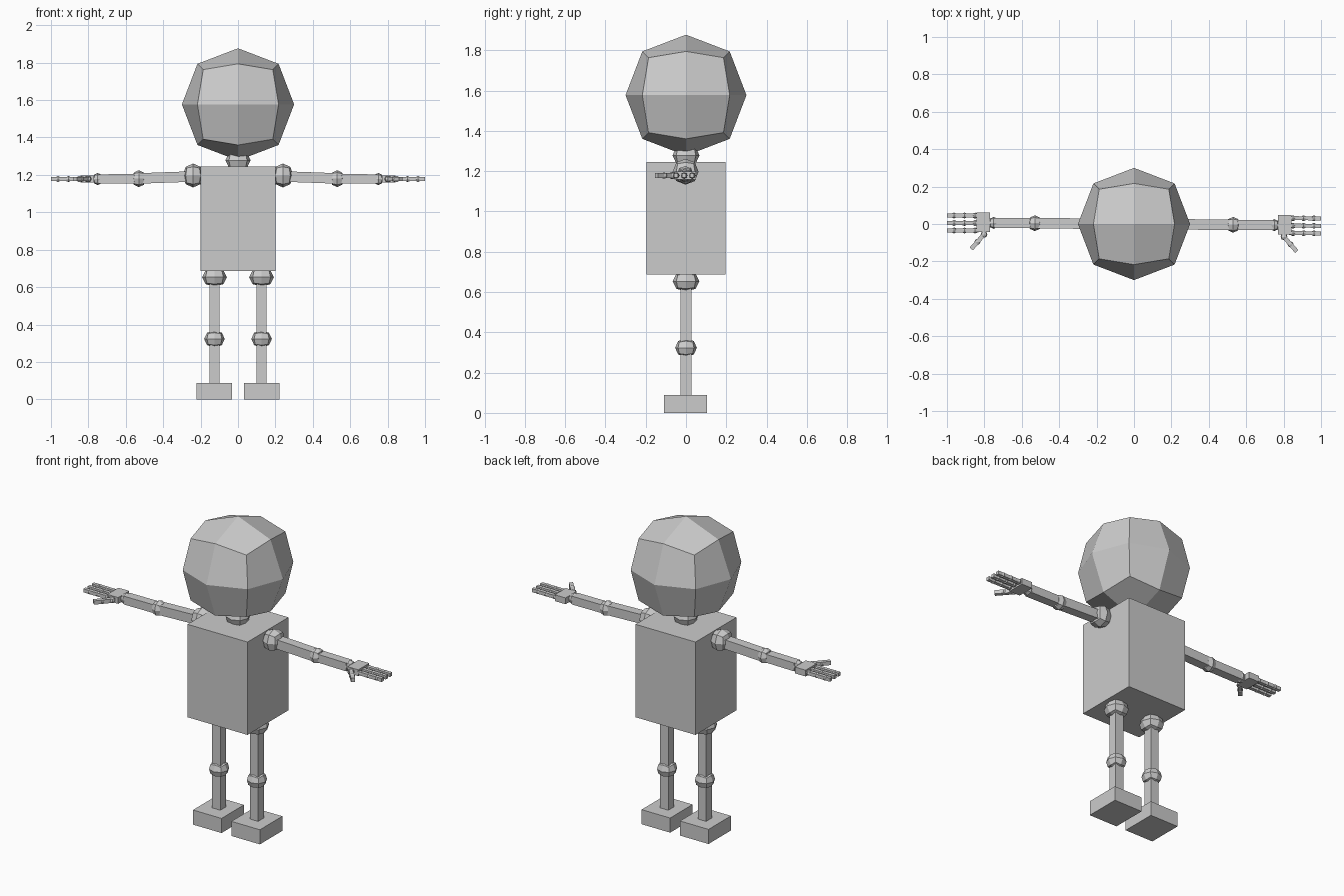
import bpy, bmesh
from mathutils import Vector, Matrix

cube = bpy.data.objects.get("Cube")
if cube:
    bpy.data.objects.remove(cube, do_unlink=True)

grey = bpy.data.materials.new("light_grey")
grey.use_nodes = True
grey.diffuse_color = (0.6, 0.6, 0.6, 1)
grey.node_tree.nodes["Principled BSDF"].inputs["Base Color"].default_value = grey.diffuse_color


def add(name, bm, matrix):
    """Turn a bmesh into a flat shaded grey object."""
    bm.transform(matrix)
    mesh = bpy.data.meshes.new(name)
    bm.to_mesh(mesh)
    bm.free()
    mesh.materials.append(grey)
    obj = bpy.data.objects.new(name, mesh)
    bpy.context.collection.objects.link(obj)


def box(name, centre, size):
    bm = bmesh.new()
    bmesh.ops.create_cube(bm, size=1)
    add(name, bm, Matrix.Translation(centre) @ Matrix.Diagonal((*size, 1)))


def bar(name, start, end, width, depth):
    """Square rod between two points."""
    start, end = Vector(start), Vector(end)
    span = end - start
    bm = bmesh.new()
    bmesh.ops.create_cube(bm, size=1)
    turn = span.to_track_quat('X', 'Z').to_matrix().to_4x4()
    add(name, bm, Matrix.Translation((start + end) / 2) @ turn
        @ Matrix.Diagonal((span.length, width, depth, 1)))


def ball(name, centre, radii):
    """Cube split once and rounded to 24 facets."""
    bm = bmesh.new()
    bmesh.ops.create_cube(bm, size=2)
    bmesh.ops.subdivide_edges(bm, edges=bm.edges[:], cuts=1, use_grid_fill=True)
    factor = {1: 1, 2: 0.723, 3: 0.62}
    for v in bm.verts:
        v.co *= factor[sum(abs(c) > 0.5 for c in v.co)]
    add(name, bm, Matrix.Translation(centre) @ Matrix.Diagonal((*radii, 1)))


# Head, neck and body
ball("head", (0, 0, 1.577), (0.3, 0.3, 0.29 + 0.01))
ball("neck_joint", (0, 0, 1.278), (0.067, 0.067, 0.055))
box("torso", (0, 0, 0.966), (0.4, 0.39, 0.56))

for side, s in (("left", 1), ("right", -1)):
    # Leg
    x = s * 0.126
    ball(f"{side}_hip_joint", (x, 0, 0.653), (0.066, 0.066, 0.051))
    bar(f"{side}_thigh", (x, 0, 0.68), (x, 0, 0.323), 0.054, 0.054)
    ball(f"{side}_knee_joint", (x, 0, 0.323), (0.055, 0.054, 0.046))
    bar(f"{side}_shin", (x, 0, 0.323), (x, 0, 0.06), 0.054, 0.054)
    box(f"{side}_foot", (s * 0.128, -0.003, 0.044), (0.19, 0.214, 0.088))

    # Arm, swung very slightly about the vertical
    def at(px, py=0, pz=1.178):
        return (s * px, py - 0.008 * s * px, pz)

    ball(f"{side}_shoulder_joint", at(0.24, 0, 1.197), (0.055, 0.064, 0.064))
    bar(f"{side}_upper_arm", at(0.23, 0, 1.192), at(0.53, 0, 1.181), 0.056, 0.056)
    ball(f"{side}_elbow_joint", at(0.53, 0, 1.18), (0.037, 0.042, 0.045))
    bar(f"{side}_forearm", at(0.53, 0, 1.18), at(0.745), 0.054, 0.05)
    ball(f"{side}_wrist_joint", at(0.75), (0.027, 0.032, 0.032))
    box(f"{side}_palm", at(0.805, 0.003), (0.072, 0.105, 0.038))

    # Fingers
    for finger, y in (("little", 0.038), ("middle", -0.002), ("index", -0.042)):
        bar(f"{side}_{finger}_finger", at(0.83, y), at(1, y), 0.021, 0.021)
        for n, x in enumerate((0.85, 0.907, 0.962)):
            ball(f"{side}_{finger}_knuckle_{n + 1}", at(x, y), (0.013, 0.016, 0.016))

    # Thumb
    bar(f"{side}_thumb", at(0.8, -0.06), at(0.87, -0.14), 0.023, 0.023)
    ball(f"{side}_thumb_base", at(0.802, -0.062), (0.018, 0.018, 0.018))
    ball(f"{side}_thumb_joint", at(0.837, -0.102), (0.016, 0.016, 0.016))
